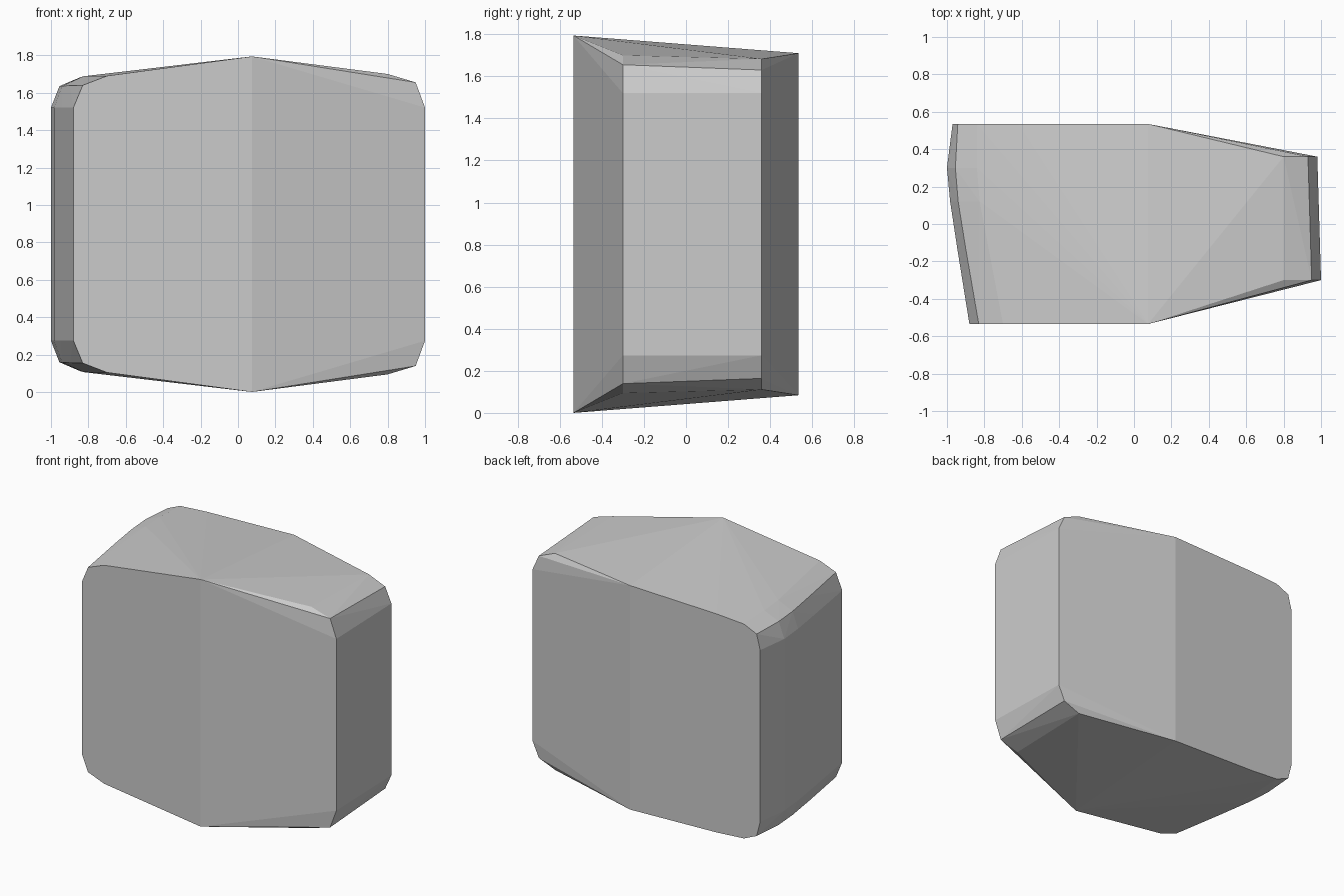
import bpy, bmesh

if "Cube" in bpy.data.objects:
    bpy.data.objects.remove(bpy.data.objects["Cube"])

MID = 0.897  # height of the horizontal mirror plane

# Cross-sections of the upper half at successive depths: y, [(x, z), ...]
left_rim = [
    (-0.535, [(-0.88, 1.52), (-0.83, 1.64), (-0.70, 1.69)]),
    (-0.13, [(-0.945, 1.52), (-0.90, 1.638), (-0.775, 1.69)]),
    (0.12, [(-0.983, 1.52), (-0.94, 1.636), (-0.825, 1.688)]),
    (0.30, [(-1.0, 1.52), (-0.955, 1.635), (-0.84, 1.684)]),
    (0.535, [(-0.97, 1.52), (-0.942, 1.63), (-0.84, 1.675), (-0.62, 1.69)]),
]
centre_ridge = [(-0.535, [(0.075, 1.794)]), (0.535, [(0.075, 1.71)])]
right_rim = [
    (-0.30, [(1.0, 1.52), (0.95, 1.655), (0.80, 1.70)]),
    (0.36, [(0.98, 1.52), (0.93, 1.63), (0.80, 1.683)]),
]

# Faceted block: mirror the sections top to bottom and wrap a convex skin
bm = bmesh.new()
for y, section in left_rim + centre_ridge + right_rim:
    for x, z in section:
        bm.verts.new((x, y, z))
        bm.verts.new((x, y, 2 * MID - z))
result = bmesh.ops.convex_hull(bm, input=bm.verts[:])
loose = [v for v in bm.verts if not v.link_faces]
bmesh.ops.delete(bm, geom=loose, context='VERTS')

# Merge coplanar triangles into clean flat facets
bmesh.ops.dissolve_limit(bm, angle_limit=0.01, verts=bm.verts[:], edges=bm.edges[:])
bmesh.ops.recalc_face_normals(bm, faces=bm.faces[:])

mesh = bpy.data.meshes.new("faceted_block")
bm.to_mesh(mesh)
bm.free()
block = bpy.data.objects.new("faceted_block", mesh)
bpy.context.collection.objects.link(block)
